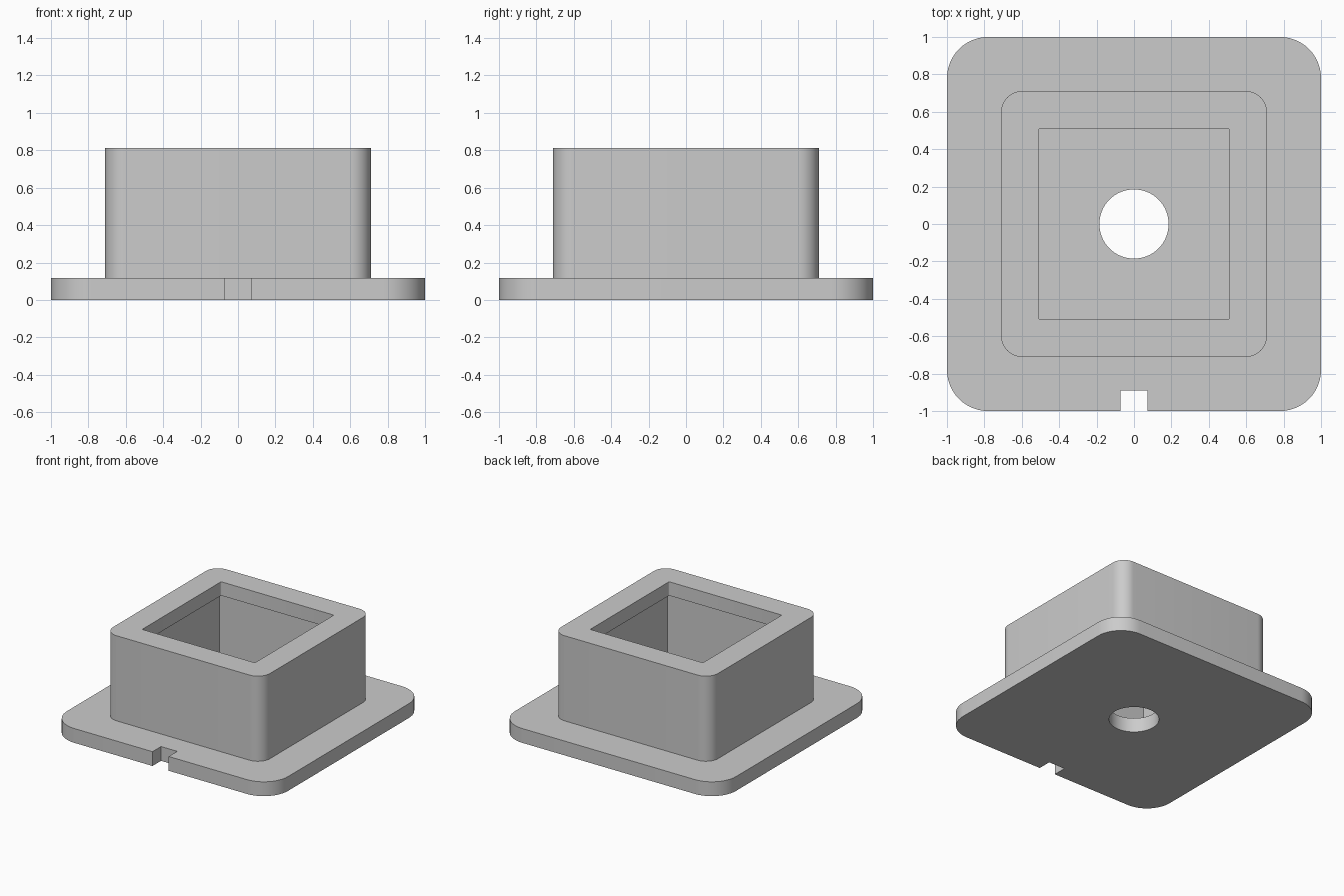
import bpy
import bmesh
from math import pi, cos, sin, radians

cube = bpy.data.objects.get("Cube")
if cube:
    bpy.data.objects.remove(cube, do_unlink=True)

BASE_TOP = 0.117
TOP = 0.813
LIP_BOTTOM = 0.70

grey = bpy.data.materials.new("plain grey")
grey.use_nodes = True
colour = (0.6, 0.6, 0.6, 1)
grey.diffuse_color = colour
grey.node_tree.nodes["Principled BSDF"].inputs["Base Color"].default_value = colour


def outline(hx, hy, r, steps):
    """Rounded rectangle; with hx = hy = r it is a circle."""
    if r == 0:
        return [(hx, hy), (-hx, hy), (-hx, -hy), (hx, -hy)]
    pts = []
    for i, (sx, sy) in enumerate([(1, 1), (-1, 1), (-1, -1), (1, -1)]):
        last = steps if hx == r else steps + 1
        for k in range(last):
            a = pi / 2 * (i + k / steps)
            pts.append((sx * (hx - r) + r * cos(a), sy * (hy - r) + r * sin(a)))
    return pts


def prism(name, hx, hy, r, z0, z1, y=0, steps=12):
    bm = bmesh.new()
    face = bm.faces.new([bm.verts.new((px, py + y, z0)) for px, py in outline(hx, hy, r, steps)])
    ext = bmesh.ops.extrude_face_region(bm, geom=[face])["geom"]
    for v in ext:
        if isinstance(v, bmesh.types.BMVert):
            v.co.z = z1
    bmesh.ops.recalc_face_normals(bm, faces=bm.faces[:])
    mesh = bpy.data.meshes.new(name)
    bm.to_mesh(mesh)
    bm.free()
    mesh.materials.append(grey)
    obj = bpy.data.objects.new(name, mesh)
    bpy.context.collection.objects.link(obj)
    return obj


def combine(body, tool, operation):
    mod = body.modifiers.new(operation.lower(), 'BOOLEAN')
    mod.operation = operation
    mod.solver = 'EXACT'
    mod.object = tool
    bpy.context.view_layer.objects.active = body
    bpy.ops.object.modifier_apply(modifier=mod.name)
    bpy.data.objects.remove(tool, do_unlink=True)


# Flange plate with the raised square block
body = prism("flanged_socket", 1, 1, 0.22, 0, BASE_TOP)
combine(body, prism("block", 0.71, 0.71, 0.11, 0.05, TOP), 'UNION')

# Square opening, wider cavity under the lip, floor hole, front notch
combine(body, prism("cavity", 0.56, 0.56, 0, BASE_TOP, LIP_BOTTOM), 'DIFFERENCE')
combine(body, prism("opening", 0.51, 0.51, 0.01, 0.4, 1, steps=3), 'DIFFERENCE')
combine(body, prism("floor_hole", 0.185, 0.185, 0.185, -0.1, 0.3, steps=16), 'DIFFERENCE')
combine(body, prism("notch", 0.073, 0.11, 0, -0.1, 0.3, y=-1), 'DIFFERENCE')

# Smooth the rounded corners, keep the edges crisp
bpy.ops.object.select_all(action='DESELECT')
body.select_set(True)
bpy.context.view_layer.objects.active = body
bpy.ops.object.shade_smooth_by_angle(angle=radians(35))
